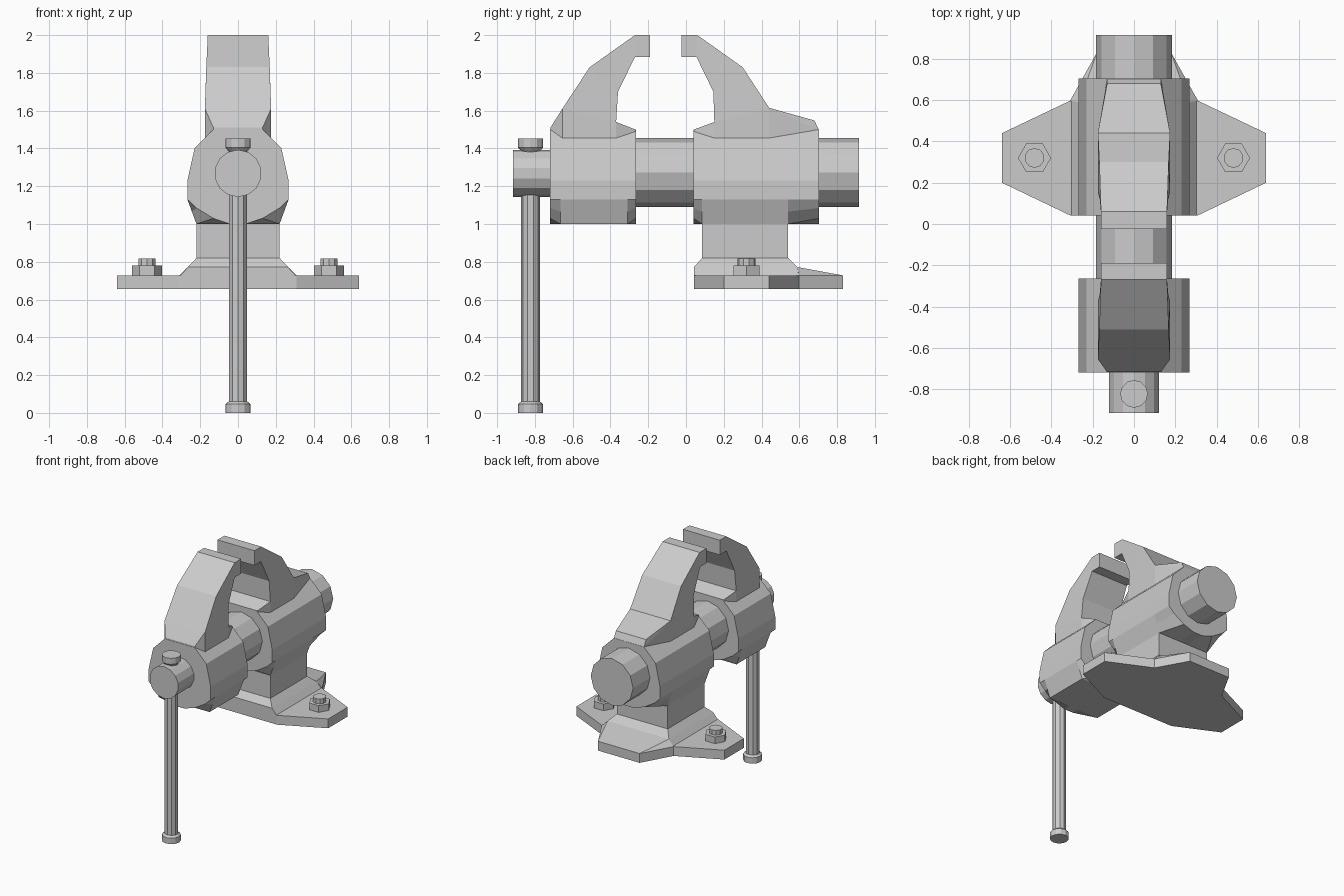
import bpy, bmesh, math
from mathutils import Matrix, Vector

if "Cube" in bpy.data.objects:
    bpy.data.objects.remove(bpy.data.objects["Cube"])


def finish(name, bm):
    bmesh.ops.recalc_face_normals(bm, faces=bm.faces[:])
    me = bpy.data.meshes.new(name)
    bm.to_mesh(me)
    bm.free()
    ob = bpy.data.objects.new(name, me)
    bpy.context.collection.objects.link(ob)
    return ob


def loft(name, sections):
    """Skin equal-length closed rings and cap both ends."""
    bm = bmesh.new()
    rings = [[bm.verts.new(p) for p in s] for s in sections]
    n = len(rings[0])
    for a, b in zip(rings, rings[1:]):
        for i in range(n):
            j = (i + 1) % n
            bm.faces.new((a[i], a[j], b[j], b[i]))
    bm.faces.new(rings[0])
    bm.faces.new(rings[-1])
    return finish(name, bm)


def hull(name, half_points):
    """Convex solid from points mirrored across x."""
    bm = bmesh.new()
    for x, y, z in half_points:
        bm.verts.new((x, y, z))
        bm.verts.new((-x, y, z))
    r = bmesh.ops.convex_hull(bm, input=bm.verts[:])
    bmesh.ops.dissolve_limit(bm, angle_limit=0.02, verts=bm.verts[:], edges=bm.edges[:])
    return finish(name, bm)


def rod(name, start, end, r1, sides, r2=None, turn=0.0):
    a, b = Vector(start), Vector(end)
    d = b - a
    bm = bmesh.new()
    m = (Matrix.Translation((a + b) / 2) @ d.to_track_quat('Z', 'Y').to_matrix().to_4x4()
         @ Matrix.Rotation(turn, 4, 'Z'))
    bmesh.ops.create_cone(bm, cap_ends=True, segments=sides, radius1=r1,
                          radius2=r1 if r2 is None else r2, depth=d.length, matrix=m)
    return finish(name, bm)


# Barrel-shaped bodies: round ends, square underside in the middle
top = [(0.13, 1.5), (0.23, 1.4), (0.268, 1.23), (0.268, 1.13)]
round_end = top + [(0.22, 1.085), (0.13, 1.03), (0.04, 1.0)]
square_mid = top + [(0.244, 1.065), (0.22, 1.0), (0.04, 1.0)]


def ring(half, y):
    return [(x, y, z) for x, z in half] + [(-x, y, z) for x, z in reversed(half)]


def body(name, y0, y1, y2, y3):
    loft(name, [ring(round_end, y0), ring(square_mid, y1),
                ring(square_mid, y2), ring(round_end, y3)])


body("moving_body", -0.72, -0.665, -0.31, -0.265)
body("fixed_body", 0.04, 0.085, 0.54, 0.705)


# Jaws: curved arm plus a nose on the outside and a toe on the inside
def jaw(name, pairs, nose, toe):
    secs = []
    for (yo, zo), (yi, zi), w in pairs:
        secs.append([(-w, yo, zo), (w, yo, zo), (w, yi, zi), (-w, yi, zi)])
    loft(name + "_arm", secs)
    (yo, zo), (yi, zi), w = pairs[-2]
    hull(name + "_nose", [(w, yo, zo), (w, yo, 1.44)] + nose)
    hull(name + "_toe", [(w, yi, zi), (w, yi, 1.44)] + toe)


jaw("moving_jaw",
    [((-0.19, 2.0), (-0.19, 1.885), 0.16), ((-0.27, 2.0), (-0.27, 1.885), 0.16),
     ((-0.51, 1.83), (-0.36, 1.70), 0.168), ((-0.655, 1.61), (-0.37, 1.54), 0.175),
     ((-0.655, 1.44), (-0.37, 1.44), 0.175)],
    [(0.13, -0.718, 1.51), (0.13, -0.718, 1.44)],
    [(0.14, -0.267, 1.5), (0.14, -0.267, 1.45)])
jaw("fixed_jaw",
    [((-0.025, 2.0), (-0.025, 1.885), 0.16), ((0.06, 2.0), (0.055, 1.885), 0.16),
     ((0.30, 1.83), (0.145, 1.70), 0.168), ((0.44, 1.615), (0.15, 1.54), 0.175),
     ((0.44, 1.44), (0.15, 1.44), 0.175)],
    [(0.13, 0.68, 1.548), (0.13, 0.703, 1.5), (0.13, 0.703, 1.44)],
    [(0.14, 0.042, 1.5), (0.14, 0.042, 1.45)])

# Slide bar and screw end
rod("slide_bar", (0, -0.3, 1.272), (0, 0.915, 1.272), 0.183, 12)
rod("screw_end", (0, -0.915, 1.268), (0, -0.68, 1.268), 0.125, 14)

# Turning handle with end knobs
hy = -0.823
rod("handle_bar", (0, hy, 0.02), (0, hy, 1.42), 0.05, 10)
rod("handle_lower_knob", (0, hy, 0), (0, hy, 0.046), 0.067, 12)
rod("handle_lower_collar", (0, hy, 0.046), (0, hy, 0.06), 0.067, 12, 0.05)
rod("handle_upper_knob", (0, hy, 1.405), (0, hy, 1.452), 0.067, 12)
rod("handle_upper_collar", (0, hy, 1.385), (0, hy, 1.405), 0.05, 12, 0.067)

# Neck and base
hull("neck", [(0.22, y, z) for y in (0.085, 0.54) for z in (0.8, 1.02)])
outline = [(0.31, 0.042), (0.64, 0.2), (0.64, 0.44), (0.31, 0.597), (0.18, 0.83)]
full = outline + [(-x, y) for x, y in reversed(outline)]
loft("base_plate", [[(x, y, z) for x, y in full] for z in (0.655, 0.728)])
hull("base_mound", [(0.22, 0.085, 0.82), (0.22, 0.54, 0.82), (0.265, 0.042, 0.772),
                    (0.265, 0.59, 0.772), (0.31, 0.042, 0.72), (0.31, 0.597, 0.72)])
hull("base_rear_slope", [(0.265, 0.59, 0.772), (0.31, 0.597, 0.728), (0.18, 0.83, 0.728),
                         (0.31, 0.597, 0.7), (0.18, 0.83, 0.7)])

# Mounting nuts and bolts
for side, s in (("left", -1), ("right", 1)):
    x = 0.482 * s
    rod(side + "_nut", (x, 0.32, 0.72), (x, 0.32, 0.78), 0.08, 6, turn=math.pi / 6)
    rod(side + "_bolt", (x, 0.32, 0.77), (x, 0.32, 0.817), 0.048, 10)
